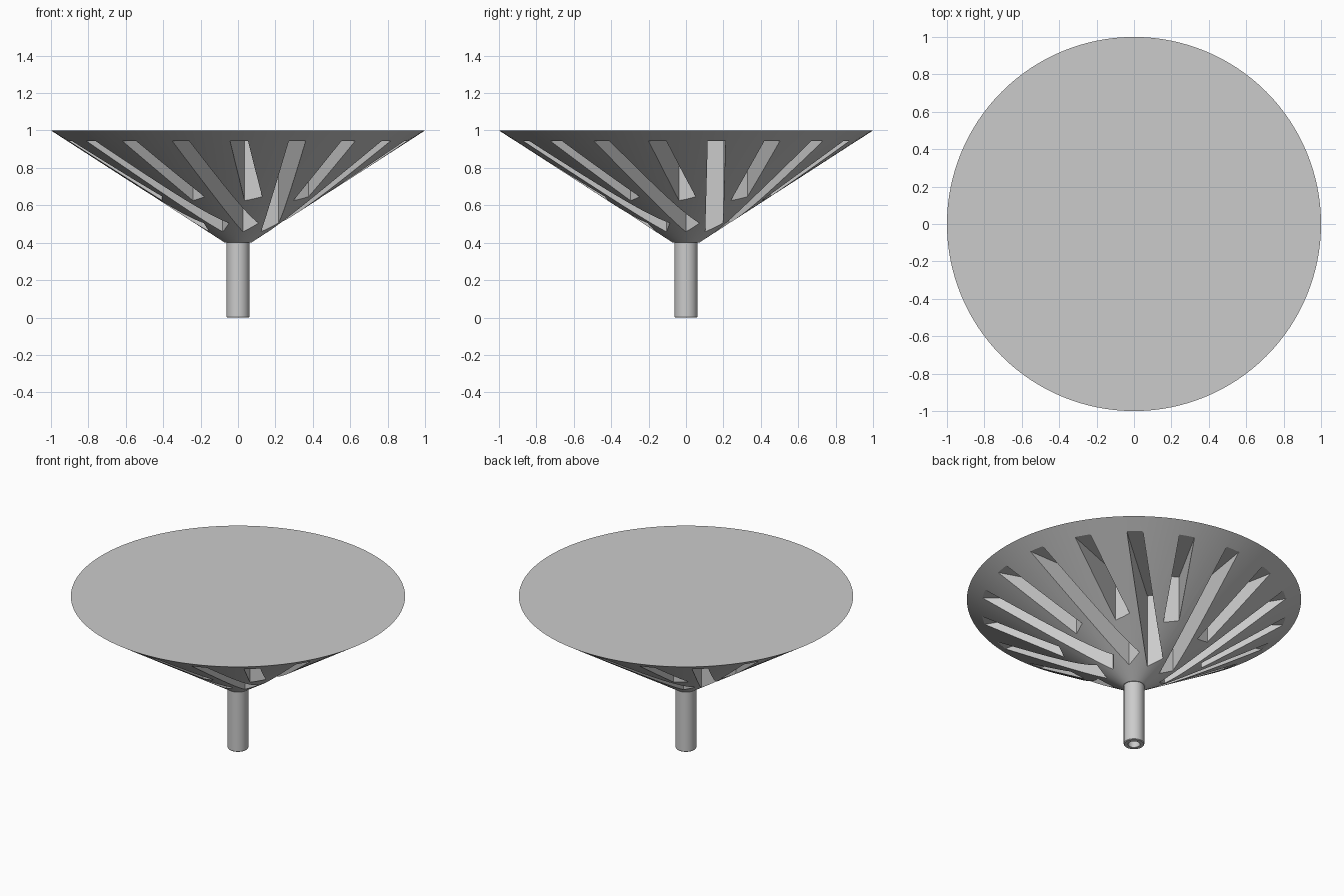
import bpy, bmesh, math
from mathutils import Matrix, Vector

cube = bpy.data.objects.get("Cube")
if cube:
    bpy.data.objects.remove(cube, do_unlink=True)

grey = bpy.data.materials.new("light_grey")
grey.use_nodes = True
colour = (0.6, 0.6, 0.6, 1)
grey.diffuse_color = colour
grey.node_tree.nodes["Principled BSDF"].inputs["Base Color"].default_value = colour


def add_object(name, bm):
    bmesh.ops.recalc_face_normals(bm, faces=bm.faces)
    mesh = bpy.data.meshes.new(name)
    bm.to_mesh(mesh)
    bm.free()
    mesh.materials.append(grey)
    obj = bpy.data.objects.new(name, mesh)
    bpy.context.collection.objects.link(obj)
    return obj


def lathe(name, profile, steps):
    """Spin a (radius, height) profile that starts and ends on the axis."""
    bm = bmesh.new()
    verts = [bm.verts.new((r, 0, z)) for r, z in profile]
    edges = [bm.edges.new(pair) for pair in zip(verts, verts[1:])]
    bmesh.ops.spin(bm, geom=verts + edges, axis=(0, 0, 1), cent=(0, 0, 0),
                   angle=math.tau, steps=steps)
    bmesh.ops.remove_doubles(bm, verts=bm.verts, dist=0.0005)
    return add_object(name, bm)


def activate(obj):
    bpy.ops.object.select_all(action='DESELECT')
    obj.select_set(True)
    bpy.context.view_layer.objects.active = obj


# Solid conical head with a flat top
BASE_Z, SLOT_TOP = 0.4, 0.945
bm = bmesh.new()
bmesh.ops.create_cone(bm, cap_ends=True, segments=128, radius1=0.07, radius2=1,
                      depth=1 - BASE_Z,
                      matrix=Matrix.Translation((0, 0, (1 + BASE_Z) / 2)))
head = add_object("cone_head", bm)

# Slanted slots around the head, alternately short and long
SLOTS, WIDTH, OFFSET, OUTER, LOW = 18, 0.095, 0.148, 1.2, 0.3
bm = bmesh.new()
for k in range(SLOTS):
    inner = 0.126 if k % 2 else 0.407
    turn = Matrix.Rotation(math.radians(20 * k - 99), 4, 'Z')
    place = Matrix.Translation(((inner + OUTER) / 2, OFFSET, (LOW + SLOT_TOP) / 2))
    size = Matrix.Diagonal(Vector((OUTER - inner, WIDTH, SLOT_TOP - LOW, 1)))
    bmesh.ops.create_cube(bm, size=1, matrix=turn @ place @ size)
cutter = add_object("slot_cutter", bm)
cutter.hide_render = True

cut = head.modifiers.new("slots", 'BOOLEAN')
cut.operation = 'DIFFERENCE'
cut.solver = 'EXACT'
cut.use_self = True
cut.object = cutter
activate(head)
bpy.ops.object.modifier_apply(modifier=cut.name)
bpy.data.objects.remove(cutter, do_unlink=True)

# Hollow stem with a blind bore
stem = lathe("hollow_stem", [(0, 0.38), (0.036, 0.38), (0.036, 0), (0.058, 0),
                             (0.0615, 0.004), (0.0615, 0.41), (0, 0.41)], 48)

for obj in (head, stem):
    activate(obj)
    bpy.ops.object.shade_smooth_by_angle(angle=math.radians(25))
